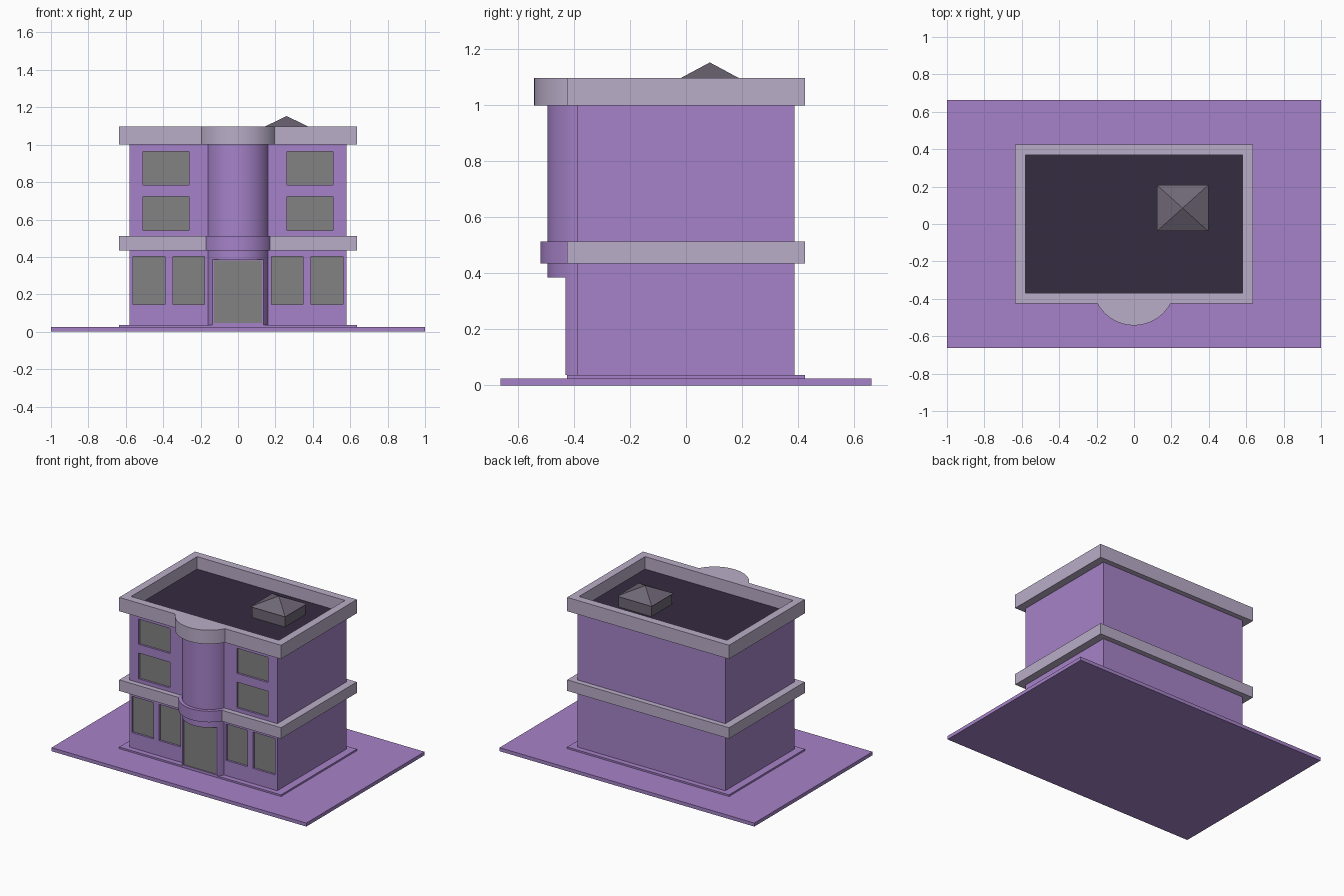
import bpy, bmesh, math

if "Cube" in bpy.data.objects:
    bpy.data.objects.remove(bpy.data.objects["Cube"])


def material(name, rgb):
    m = bpy.data.materials.new(name)
    m.diffuse_color = (*rgb, 1)
    m.use_nodes = True
    m.node_tree.nodes["Principled BSDF"].inputs["Base Color"].default_value = m.diffuse_color
    return m


PURPLE = material("purple wall", (0.38, 0.225, 0.58))
PALE = material("pale trim", (0.49, 0.42, 0.58))
GLASS = material("grey glass", (0.225, 0.225, 0.225))
DARK = material("dark roof", (0.036, 0.025, 0.051))
GREY = material("grey hatch", (0.16, 0.135, 0.18))


def finish(bm, name, mat):
    bmesh.ops.recalc_face_normals(bm, faces=bm.faces)
    me = bpy.data.meshes.new(name)
    bm.to_mesh(me)
    bm.free()
    if mat:
        me.materials.append(mat)
    ob = bpy.data.objects.new(name, me)
    bpy.context.collection.objects.link(ob)
    return ob


def add_box(bm, x, y, z):
    vs = bmesh.ops.create_cube(bm, size=1)["verts"]
    for v in vs:
        for i, (a, b) in enumerate((x, y, z)):
            v.co[i] = a if v.co[i] < 0 else b


def boxes(name, mat, *ranges):
    bm = bmesh.new()
    for r in ranges:
        add_box(bm, *r)
    return finish(bm, name, mat)


def prism(name, mat, pts, z0, z1):
    bm = bmesh.new()
    face = bm.faces.new([bm.verts.new((x, y, z0)) for x, y in pts])
    up = bmesh.ops.extrude_face_region(bm, geom=[face], use_keep_orig=True)["geom"]
    bmesh.ops.translate(bm, vec=(0, 0, z1 - z0),
                        verts=[g for g in up if isinstance(g, bmesh.types.BMVert)])
    ob = finish(bm, name, mat)
    ob.data.shade_smooth()
    ob.data.set_sharp_from_angle(angle=math.radians(30))
    return ob


def bow(r, back, n=40, cy=-0.32):
    """Circle segment bulging to -y, cut off by a straight chord at y = back."""
    a = math.asin((cy - back) / r)
    return [(-r * math.cos(a + (math.pi - 2 * a) * i / n),
             cy - r * math.sin(a + (math.pi - 2 * a) * i / n)) for i in range(n + 1)]


def cut(ob, cutter):
    cutter.hide_render = True
    cutter.hide_viewport = False
    cutter.display_type = 'WIRE'
    mod = ob.modifiers.new("openings", 'BOOLEAN')
    mod.object = cutter
    mod.operation = 'DIFFERENCE'
    bpy.context.view_layer.objects.active = ob
    bpy.ops.object.modifier_apply(modifier=mod.name)
    bpy.data.objects.remove(cutter)


# Ground slab and plinth
boxes("ground_slab", PURPLE, ((-1, 1), (-0.662, 0.662), (0, 0.025)))
boxes("plinth", PURPLE, ((-0.635, 0.635), (-0.425, 0.425), (0.025, 0.037)))

# Main body with recessed windows
FRONT = -0.388
body = boxes("body", PURPLE, ((-0.58, 0.58), (FRONT, 0.388), (0.037, 1.005)))
windows = []
for s in (-1, 1):
    for x0, x1, z0, z1 in ((0.263, 0.508, 0.785, 0.963), (0.263, 0.508, 0.54, 0.723),
                           (0.178, 0.347, 0.145, 0.402), (0.39, 0.562, 0.145, 0.402)):
        windows.append((tuple(sorted((s * x0, s * x1))), (z0, z1)))
cut(body, boxes("window_cutter", None, *[(x, (FRONT - 0.05, FRONT + 0.02), z) for x, z in windows]))
boxes("window_panes", GLASS, *[(x, (FRONT + 0.014, FRONT + 0.022), z) for x, z in windows])

# Round entrance bay: full bow above, flattened at the door
prism("bay_upper", PURPLE, bow(0.175, -0.38), 0.385, 1.005)
angle_cut = [(x, y) for x, y in bow(0.175, -0.38) if y > -0.43]
half = math.sqrt(0.175 ** 2 - 0.11 ** 2)
k = len(angle_cut) // 2
lower = prism("bay_lower", PURPLE,
              angle_cut[:k] + [(-half, -0.43), (half, -0.43)] + angle_cut[k:], 0.037, 0.385)
cut(lower, boxes("door_cutter", None, ((-0.127, 0.127), (-0.5, -0.42), (0.047, 0.38))))
boxes("door", GLASS, ((-0.127, 0.127), (-0.424, -0.418), (0.047, 0.38)))

# Mid-height band, purple where it wraps the bay
boxes("floor_band", PALE, ((-0.635, 0.635), (-0.425, 0.425), (0.435, 0.513)))
prism("bay_band", PURPLE, bow(0.2, -0.40), 0.435, 0.513)

# Cornice parapet ring with bowed front
bm = bmesh.new()
rings = [[bm.verts.new((sx * x, sy * y, z)) for sx, sy in ((-1, -1), (1, -1), (1, 1), (-1, 1))]
         for x, y, z in ((0.635, 0.425, 1.0), (0.635, 0.425, 1.098),
                         (0.58, 0.37, 1.098), (0.58, 0.37, 1.0))]
for i in range(4):
    for j in range(4):
        a, b = rings[i], rings[(i + 1) % 4]
        bm.faces.new((a[j], a[(j + 1) % 4], b[(j + 1) % 4], b[j]))
finish(bm, "cornice", PALE)
prism("bay_cornice", PALE, bow(0.222, -0.424), 1.0, 1.098)

# Flat roof and hatch with pyramid cap
boxes("flat_roof", DARK, ((-0.58, 0.58), (-0.37, 0.37), (1.003, 1.01)))
boxes("roof_hatch", GREY, ((0.132, 0.388), (-0.03, 0.2), (1.01, 1.088)))
bm = bmesh.new()
base = [bm.verts.new((x, y, 1.087)) for x, y in
        ((0.123, -0.038), (0.397, -0.038), (0.397, 0.208), (0.123, 0.208))]
tip = bm.verts.new((0.26, 0.085, 1.153))
bm.faces.new(base)
for i in range(4):
    bm.faces.new((base[i], base[(i + 1) % 4], tip))
finish(bm, "hatch_cap", GREY)
